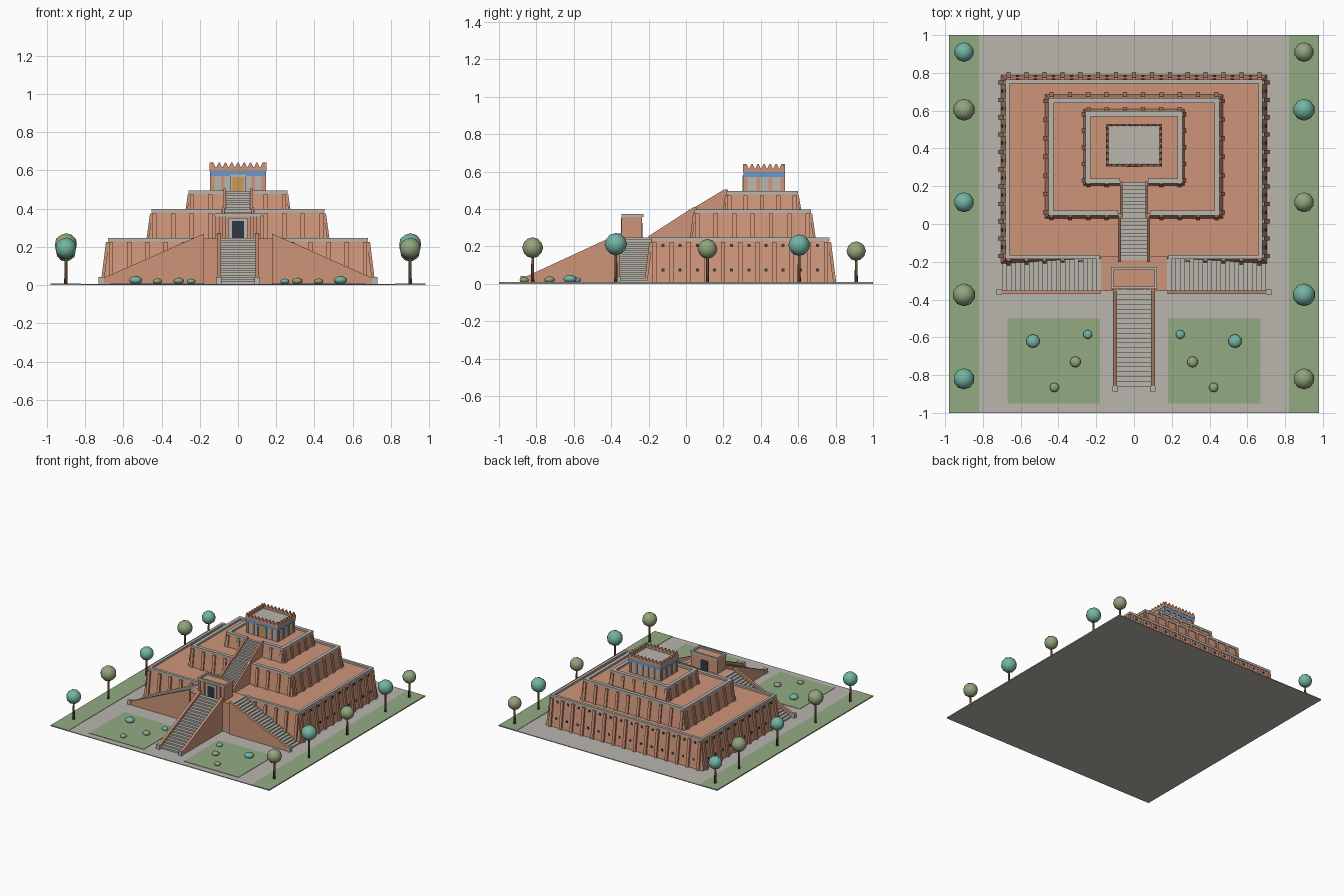
import bpy, bmesh, math
from mathutils import Matrix

if "Cube" in bpy.data.objects:
    bpy.data.objects.remove(bpy.data.objects["Cube"])


def colour(name, r, g, b):
    m = bpy.data.materials.new(name)
    m.diffuse_color = (r, g, b, 1)
    m.use_nodes = True
    m.node_tree.nodes["Principled BSDF"].inputs["Base Color"].default_value = m.diffuse_color
    return m


BRICK = colour("brick", 0.62, 0.30, 0.19)
STONE = colour("pale stone", 0.49, 0.46, 0.42)
GRASS = colour("grass", 0.29, 0.41, 0.23)
TRUNK = colour("trunk brown", 0.16, 0.08, 0.04)
TEAL = colour("teal leaf", 0.17, 0.46, 0.37)
OLIVE = colour("olive leaf", 0.29, 0.37, 0.20)
DARK = colour("dark opening", 0.03, 0.04, 0.06)
BLUE = colour("glazed blue", 0.13, 0.33, 0.62)
GOLD = colour("golden door", 0.60, 0.32, 0.08)


class Part:
    """Collects simple solids into one named object."""

    def __init__(self, name, mat):
        self.name, self.mat, self.bm = name, mat, bmesh.new()

    def solid(self, low, high):
        n = len(low)
        a = [self.bm.verts.new(p) for p in low]
        b = [self.bm.verts.new(p) for p in high]
        self.bm.faces.new(a[::-1])
        self.bm.faces.new(b)
        for i in range(n):
            j = (i + 1) % n
            self.bm.faces.new((a[i], a[j], b[j], b[i]))

    def taper(self, r0, z0, r1, z1):
        ring = lambda r, z: [(r[0], r[2], z), (r[1], r[2], z), (r[1], r[3], z), (r[0], r[3], z)]
        self.solid(ring(r0, z0), ring(r1, z1))

    def box(self, x0, x1, y0, y1, z0, z1):
        self.taper((x0, x1, y0, y1), z0, (x0, x1, y0, y1), z1)

    def prism_x(self, prof, x0, x1):
        self.solid([(x0, y, z) for y, z in prof], [(x1, y, z) for y, z in prof])

    def prism_y(self, prof, y0, y1):
        self.solid([(x, y0, z) for x, z in prof], [(x, y1, z) for x, z in prof])

    def done(self, smooth=False):
        bmesh.ops.recalc_face_normals(self.bm, faces=self.bm.faces)
        for f in self.bm.faces:
            f.smooth = smooth
        me = bpy.data.meshes.new(self.name)
        self.bm.to_mesh(me)
        self.bm.free()
        me.materials.append(self.mat)
        ob = bpy.data.objects.new(self.name, me)
        bpy.context.collection.objects.link(ob)


def steps(a0, z0, a1, z1, n, base):
    """Stair outline from low (a0, z0) to high (a1, z1)."""
    pts = [(a0, base)]
    for i in range(n):
        z = z0 + (z1 - z0) * (i + 1) / n
        pts += [(a0 + (a1 - a0) * i / n, z), (a0 + (a1 - a0) * (i + 1) / n, z)]
    return pts + [(a1, base)]


# ---- ground and planting beds
p = Part("paving", STONE)
p.box(-0.98, 0.98, -1, 1, 0, 0.006)
p.done()
p = Part("lawns", GRASS)
for s in (-1, 1):
    p.box(*sorted((s * 0.82, s * 0.98)), -1, 1, 0.002, 0.009)
    p.box(*sorted((s * 0.18, s * 0.67)), -0.95, -0.5, 0.002, 0.009)
p.done()


# ---- terraces: battered walls, buttresses, stone rim
def terrace(name, base, top, z0, z1, pitch, depth, gap, rim, holes=False):
    wall = Part(name + "_wall", BRICK)
    wall.taper(base, z0, top, z1 - 0.012)
    hole = Part(name + "_drain_holes", DARK) if holes else None
    w, zt = 0.011, z1 - 0.02
    for side in range(4):
        along = 0 if side < 2 else 2          # front/back run in x, sides run in y
        k = (2, 3, 0, 1)[side]
        sgn = -1 if side in (0, 2) else 1
        lo, hi = top[along] + w, top[along + 1] - w
        n = round((hi - lo) / pitch)

        def slab(part, t, hw, za, zb, out):
            rects = []
            for z in (za, zb):
                f = (z - z0) / (z1 - z0)
                e = base[k] + (top[k] - base[k]) * f
                c = sorted((e - sgn * 0.012, e + sgn * out))
                rects.append((t - hw, t + hw, *c) if along == 0 else (*c, t - hw, t + hw))
            part.taper(rects[0], za, rects[1], zb)

        for i in range(n + 1):
            t = lo + (hi - lo) * i / n
            if side or abs(t) > gap + w:
                slab(wall, t, w, z0, zt, depth)
            if hole and side and i < n:
                for z in (0.075, 0.205):
                    slab(hole, t + (hi - lo) / n / 2, 0.008, z - 0.008, z + 0.008, 0.003)
    wall.done()
    if hole:
        hole.done()
    cap = Part(name + "_rim", STONE)
    x0, x1, y0, y1 = top
    za, zb, o = z1 - 0.016, z1 + 0.003, 0.006
    cap.box(x0 - o, x0 + rim, y0 - o, y1 + o, za, zb)
    cap.box(x1 - rim, x1 + o, y0 - o, y1 + o, za, zb)
    cap.box(x0 + rim, x1 - rim, y1 - rim, y1 + o, za, zb)
    cap.box(x0 + rim, -gap, y0 - o, y0 + rim, za, zb)
    cap.box(gap, x1 - rim, y0 - o, y0 + rim, za, zb)
    cap.done()


terrace("lower_terrace", (-0.705, 0.705, -0.21, 0.79), (-0.675, 0.675, -0.18, 0.76),
        0.006, 0.245, 0.095, 0.013, 0.18, 0.016, True)
terrace("middle_terrace", (-0.47, 0.47, 0.03, 0.685), (-0.447, 0.447, 0.05, 0.662),
        0.233, 0.395, 0.095, 0.01, 0.085, 0.022)
terrace("upper_terrace", (-0.268, 0.268, 0.205, 0.61), (-0.252, 0.252, 0.22, 0.592),
        0.383, 0.493, 0.095, 0.008, 0.075, 0.022)

# ---- bastion where the three lower stairs meet
p = Part("bastion", BRICK)
p.box(-0.178, 0.178, -0.355, -0.17, 0.006, 0.245)
p.done()

# ---- stairs
p = Part("front_stair", STONE)
p.prism_x(steps(-0.86, 0.006, -0.35, 0.247, 20, 0.006), -0.092, 0.092)
p.done()
p = Part("side_stairs", STONE)
for s in (-1, 1):
    p.prism_y(steps(s * 0.70, 0.006, s * 0.175, 0.247, 22, 0.006), -0.355, -0.185)
p.done()
p = Part("summit_stair", STONE)
p.prism_x(steps(-0.19, 0.235, 0.05, 0.395, 12, 0.235), -0.072, 0.072)
p.prism_x(steps(0.04, 0.385, 0.22, 0.493, 9, 0.385), -0.064, 0.064)
p.done()

# ---- sloping stair walls
p = Part("stair_walls", BRICK)
for s in (-1, 1):
    p.prism_x([(-0.875, 0.006), (-0.875, 0.03), (-0.355, 0.27), (-0.34, 0.27), (-0.34, 0.006)],
              *sorted((s * 0.09, s * 0.11)))
    p.prism_y([(s * 0.72, 0.006), (s * 0.72, 0.03), (s * 0.178, 0.27), (s * 0.178, 0.006)],
              -0.37, -0.352)
    p.prism_x([(-0.2, 0.235), (-0.2, 0.255), (0.04, 0.41), (0.055, 0.41), (0.055, 0.235)],
              *sorted((s * 0.07, s * 0.084)))
    p.prism_x([(0.03, 0.385), (0.03, 0.40), (0.205, 0.505), (0.225, 0.505), (0.225, 0.385)],
              *sorted((s * 0.062, s * 0.075)))
p.done()
p = Part("stair_end_posts", STONE)
for s in (-1, 1):
    for x, y in ((0.1, -0.872), (0.715, -0.361)):
        p.box(s * x - 0.014, s * x + 0.014, y - 0.014, y + 0.014, 0.006, 0.042)
p.done()

# ---- gatehouse
p = Part("gatehouse", BRICK)
p.box(-0.118, 0.118, -0.338, -0.235, 0.24, 0.362)
for s in (-1, 1):
    for x in (0.072, 0.108):
        p.box(s * x - 0.01, s * x + 0.01, -0.346, -0.33, 0.24, 0.358)
p.done()
p = Part("gatehouse_trim", STONE)
for s in (-1, 1):
    p.box(*sorted((s * 0.108, s * 0.123)), -0.345, -0.228, 0.358, 0.374)
    p.box(*sorted((s * 0.032, s * 0.05)), -0.348, -0.33, 0.245, 0.335)
for y0, y1 in ((-0.345, -0.33), (-0.243, -0.228)):
    p.box(-0.108, 0.108, y0, y1, 0.358, 0.374)
p.box(-0.05, 0.05, -0.348, -0.33, 0.335, 0.352)
p.done()
p = Part("gatehouse_doorways", DARK)
p.box(-0.032, 0.032, -0.342, -0.334, 0.245, 0.335)
p.box(-0.032, 0.032, -0.238, -0.232, 0.245, 0.325)
p.done()

# ---- summit shrine
X, Y0, Y1 = 0.14, 0.313, 0.522
p = Part("shrine_walls", STONE)
p.box(-X, X, Y0, Y1, 0.48, 0.603)
for s in (-1, 1):
    p.box(*sorted((s * 0.03, s * 0.042)), Y0 - 0.012, Y0, 0.485, 0.57)
p.box(-0.042, 0.042, Y0 - 0.012, Y0, 0.565, 0.578)
p.done()
p = Part("shrine_door", GOLD)
p.box(-0.03, 0.03, Y0 - 0.006, Y0 + 0.002, 0.485, 0.566)
p.done()
p = Part("shrine_blue_band", BLUE)
p.box(-X - 0.006, X + 0.006, Y0 - 0.006, Y1 + 0.006, 0.572, 0.598)
p.done()
p = Part("shrine_pilasters", BRICK)
for i in range(6):
    x = -0.132 + i * 0.264 / 5
    p.box(x - 0.009, x + 0.009, Y1, Y1 + 0.006, 0.485, 0.572)
    if abs(x) > 0.05:
        p.box(x - 0.009, x + 0.009, Y0 - 0.006, Y0, 0.485, 0.572)
for i in range(4):
    y = Y0 + 0.008 + i * (Y1 - Y0 - 0.016) / 3
    for s in (-1, 1):
        p.box(*sorted((s * X, s * (X + 0.006))), y - 0.009, y + 0.009, 0.485, 0.572)
p.done()
p = Part("shrine_battlements", BRICK)
xo, t = X + 0.008, 0.012
for ya, yb in ((Y0 - 0.008, Y0 + 0.004), (Y1 - 0.004, Y1 + 0.008)):
    p.box(-xo, xo, ya, yb, 0.597, 0.618)
    for i in range(9):
        c = -xo + 0.0165 + i * (2 * xo - 0.033) / 8
        p.prism_y([(c - 0.014, 0.618), (c + 0.014, 0.618), (c + 0.003, 0.641), (c - 0.003, 0.641)], ya, yb)
for s in (-1, 1):
    xs = sorted((s * xo, s * (xo - t)))
    p.box(*xs, Y0 + 0.004, Y1 - 0.004, 0.597, 0.618)
    for i in range(7):
        c = Y0 + 0.008 + i * (Y1 - Y0 - 0.016) / 6
        p.prism_x([(c - 0.014, 0.618), (c + 0.014, 0.618), (c + 0.003, 0.641), (c - 0.003, 0.641)], *xs)
p.done()

# ---- trees and shrubs
trunks = Part("tree_trunks", TRUNK)
leaves = [Part("teal_foliage", TEAL), Part("olive_foliage", OLIVE)]


def blob(kind, x, y, z, r, rz):
    m = Matrix.Translation((x, y, z)) @ Matrix.Diagonal((r, r, rz, 1))
    bmesh.ops.create_icosphere(leaves[kind].bm, subdivisions=2, radius=1, matrix=m)


for i, (y, z, r) in enumerate(((0.91, 0.175, 0.052), (0.605, 0.207, 0.058), (0.115, 0.187, 0.053),
                               (-0.375, 0.212, 0.06), (-0.82, 0.193, 0.056))):
    for s in (-1, 1):
        bmesh.ops.create_cone(trunks.bm, cap_ends=True, segments=8, radius1=0.009, radius2=0.006,
                              depth=z, matrix=Matrix.Translation((s * 0.9, y, z / 2 + 0.002)))
        blob((i + (s > 0)) % 2, s * 0.9, y, z, r, r)
for x, y, r, kind in ((0.535, -0.62, 0.036, 0), (0.245, -0.585, 0.024, 0),
                      (0.31, -0.73, 0.029, 1), (0.422, -0.865, 0.025, 1)):
    for s in (-1, 1):
        blob(kind, s * x, y, 0.008 + r * 0.5, r, r * 0.6)
trunks.done(True)
for part in leaves:
    part.done(True)
